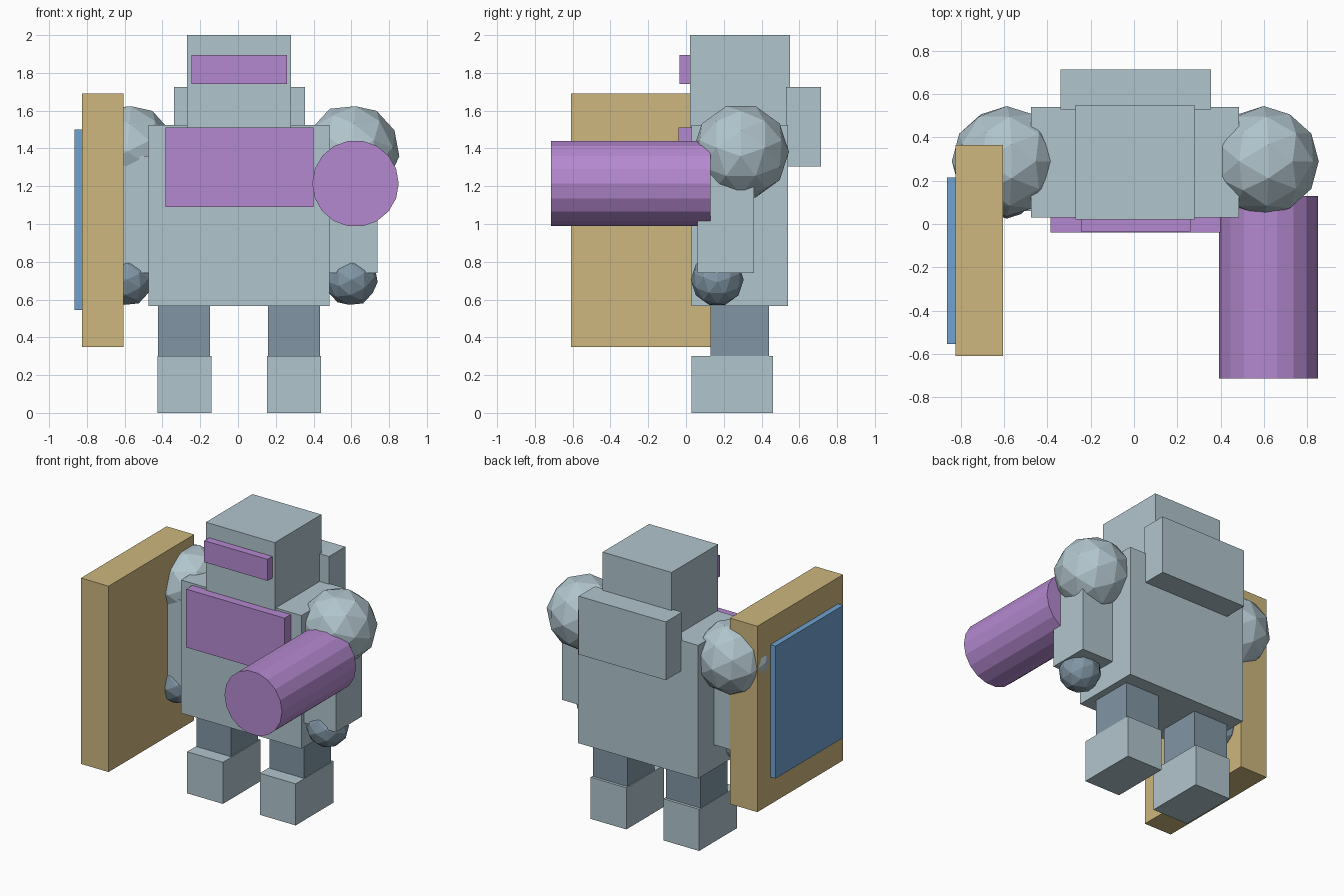
import bpy
from math import radians
from mathutils import Matrix

if "Cube" in bpy.data.objects:
    bpy.data.objects.remove(bpy.data.objects["Cube"], do_unlink=True)


def material(name, rgb):
    """Flat material from 0-255 sRGB values."""
    color = [((c / 255 + 0.055) / 1.055) ** 2.4 for c in rgb] + [1.0]
    mat = bpy.data.materials.new(name)
    mat.use_nodes = True
    mat.diffuse_color = color
    mat.node_tree.nodes["Principled BSDF"].inputs["Base Color"].default_value = color
    return mat


pale = material("pale blue grey", (177, 197, 205))
slate = material("slate", (129, 150, 165))
purple = material("purple", (181, 137, 208))
gold = material("gold", (205, 183, 126))
blue = material("blue", (112, 162, 209))


def finish(name, mat):
    obj = bpy.context.object
    obj.name = obj.data.name = name
    obj.data.materials.append(mat)
    return obj


def box(name, mat, x, y, z):
    """Box given by its (low, high) extent on each axis."""
    bpy.ops.mesh.primitive_cube_add(size=1)
    obj = finish(name, mat)
    spans = (x, y, z)
    move = Matrix.Translation([(a + b) / 2 for a, b in spans])
    obj.data.transform(move @ Matrix.Diagonal([b - a for a, b in spans] + [1]))
    return obj


def ball(name, mat, center, radius):
    """Faceted ball turned so that a corner lies on every axis."""
    bpy.ops.mesh.primitive_ico_sphere_add(subdivisions=2, radius=radius)
    obj = finish(name, mat)
    obj.data.transform(Matrix.Translation(center) @ Matrix.Rotation(radians(31.717), 4, "Y"))
    return obj


# Torso, head and backpack
box("torso", pale, (-0.475, 0.485), (0.03, 0.54), (0.565, 1.525))
box("head", pale, (-0.27, 0.28), (0.02, 0.55), (1.48, 2.0))
box("backpack", pale, (-0.34, 0.355), (0.53, 0.715), (1.305, 1.725))

# Purple visor and chest plate
box("visor", purple, (-0.245, 0.26), (-0.035, 0.05), (1.74, 1.895))
box("chest_plate", purple, (-0.385, 0.40), (-0.04, 0.06), (1.09, 1.51))

# Limbs, mirrored about the torso's middle
middle = 0.006
for side, s in (("left", 1), ("right", -1)):
    def span(a, b):
        return tuple(sorted((middle + s * a, middle + s * b)))

    box(side + "_leg", slate, span(0.153, 0.429), (0.13, 0.44), (0.27, 0.62))
    box(side + "_foot", pale, span(0.147, 0.433), (0.03, 0.46), (0, 0.30))
    box(side + "_arm", pale, span(0.45, 0.732), (0.06, 0.36), (0.74, 1.36))
    ball(side + "_shoulder", pale, (middle + s * 0.594, 0.29, 1.382), 0.255)
    ball(side + "_hand", slate, (middle + s * 0.594, 0.165, 0.705), 0.14)

# Arm cannon pointing forward
bpy.ops.mesh.primitive_cylinder_add(vertices=18, radius=0.229, depth=0.845)
cannon = finish("arm_cannon", purple)
cannon.data.transform(Matrix.Translation((0.622, -0.2925, 1.214))
                      @ Matrix.Rotation(radians(90), 4, "X")
                      @ Matrix.Rotation(radians(90), 4, "Z"))

# Shield with its outer panel
box("shield", gold, (-0.825, -0.605), (-0.61, 0.365), (0.35, 1.69))
box("shield_panel", blue, (-0.865, -0.815), (-0.555, 0.215), (0.545, 1.50))
